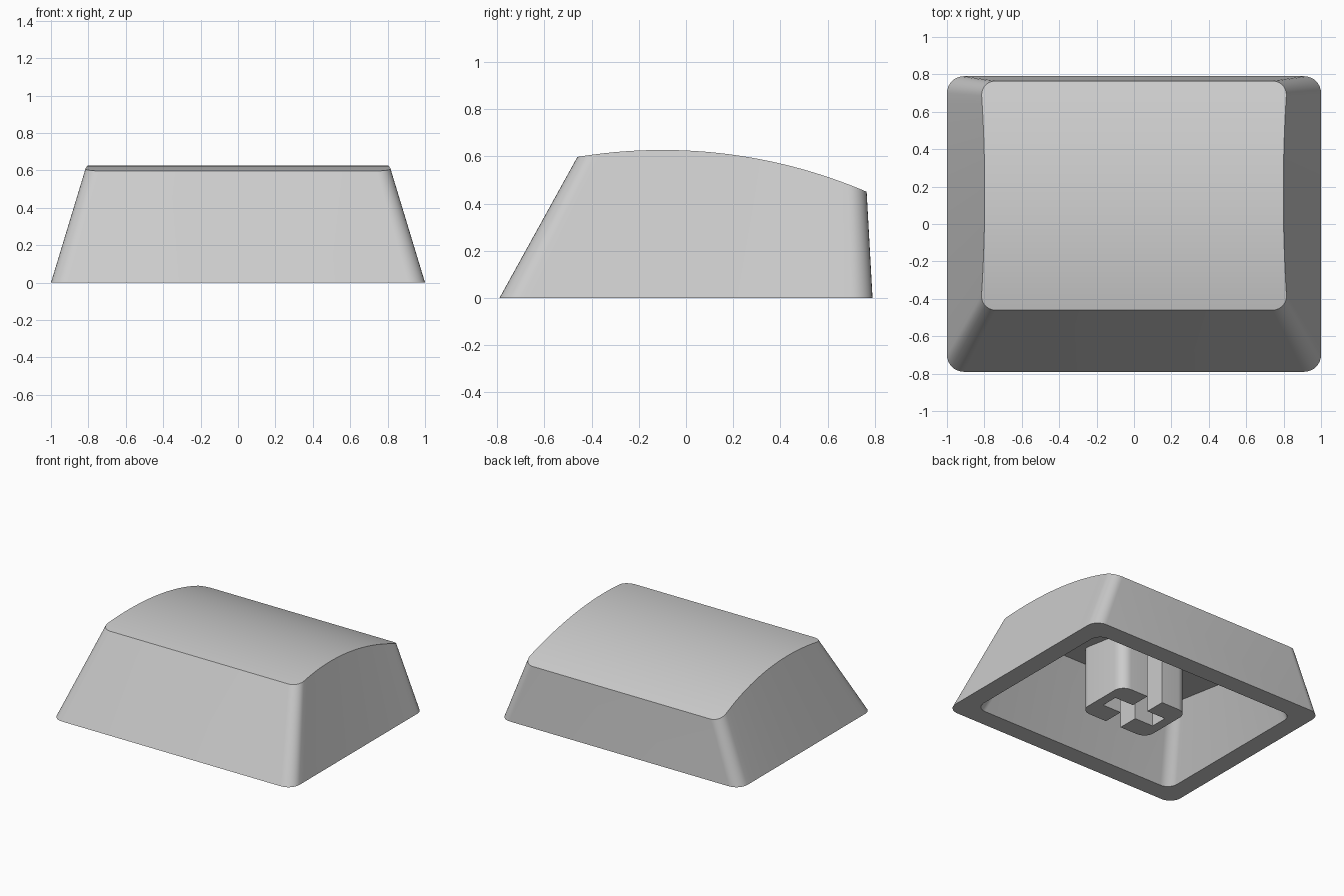
import bpy, bmesh
from math import sin, cos, pi, sqrt, radians

if "Cube" in bpy.data.objects:
    bpy.data.objects.remove(bpy.data.objects["Cube"], do_unlink=True)

grey = bpy.data.materials.new("light_grey_plastic")
grey.use_nodes = True
colour = (0.6, 0.6, 0.6, 1)
grey.diffuse_color = colour
grey.node_tree.nodes["Principled BSDF"].inputs["Base Color"].default_value = colour


def half_outline(x, y0, y1, r, arc=8, side=28):
    """Right half of a rounded rectangle, from front to back."""
    angles = [pi / 2 * i / arc for i in range(arc + 1)]
    pts = [(x - r + r * sin(a), y0 + r - r * cos(a)) for a in angles]
    for i in range(1, side):
        pts.append((x, y0 + r + (y1 - y0 - 2 * r) * i / side))
    return pts + [(x - r + r * cos(a), y1 - r + r * sin(a)) for a in angles]


def finish(bm, name):
    bmesh.ops.recalc_face_normals(bm, faces=bm.faces)
    mesh = bpy.data.meshes.new(name)
    bm.to_mesh(mesh)
    bm.free()
    mesh.materials.append(grey)
    ob = bpy.data.objects.new(name, mesh)
    bpy.context.collection.objects.link(ob)
    bpy.ops.object.select_all(action="DESELECT")
    ob.select_set(True)
    bpy.context.view_layer.objects.active = ob
    bpy.ops.object.shade_smooth_by_angle(angle=radians(30))
    return ob


FRONT, BACK = -0.46, 0.765


def crown(x, y):
    """Cylindrical top; the sides lean further in where it rises above its chord."""
    z = 0.627 - 2.2 + sqrt(2.2 ** 2 - (y + 0.1) ** 2)
    chord = 0.6 - 0.15 * (y - FRONT) / (BACK - FRONT)
    return x - 0.25 * max(0, z - chord), y, z


def ceiling(x, y):
    return x, y, 0.5 - 0.14 * (y + 0.38)


def floor(x, y):
    return x, y, 0


# Hollow cap: four rings bridged from the crown, down the outside, up the inside
bm = bmesh.new()
rings = []
for outline, place in (
        (half_outline(0.82, FRONT, BACK, 0.08), crown),
        (half_outline(1.0, -0.79, 0.79, 0.09), floor),
        (half_outline(0.86, -0.65, 0.65, 0.08), floor),
        (half_outline(0.69, -0.38, 0.63, 0.08), ceiling)):
    right = [place(x, y) for x, y in outline]
    left = [(-x, y, z) for x, y, z in reversed(right)]
    rings.append([bm.verts.new(p) for p in right + left])
count = len(rings[0])
for a, b in zip(rings, rings[1:]):
    for i in range(count):
        j = (i + 1) % count
        bm.faces.new((a[i], a[j], b[j], b[i]))
# Crown and ceiling are strips running across the width
for ring in (rings[0], rings[-1]):
    for i in range(count // 2 - 1):
        bm.faces.new((ring[i], ring[i + 1], ring[count - 2 - i], ring[count - 1 - i]))
finish(bm, "cap_shell")

# Stem: two mirrored C-shaped prisms leaving a cross-shaped socket
slot, reach, depth = 0.065, 0.22, 0.22
profile = half_outline(0.29, -depth, depth, 0.08, side=1) + [
    (slot, depth), (slot, slot), (reach, slot),
    (reach, -slot), (slot, -slot), (slot, -depth)]
for side, name in ((1, "stem_left"), (-1, "stem_right")):
    bm = bmesh.new()
    base = bm.faces.new([bm.verts.new((side * x, y, 0)) for x, y in profile])
    top = bmesh.ops.extrude_face_region(bm, geom=[base], use_keep_orig=True)["geom"]
    bmesh.ops.translate(bm, vec=(0, 0, 0.5),
                        verts=[v for v in top if isinstance(v, bmesh.types.BMVert)])
    finish(bm, name)
